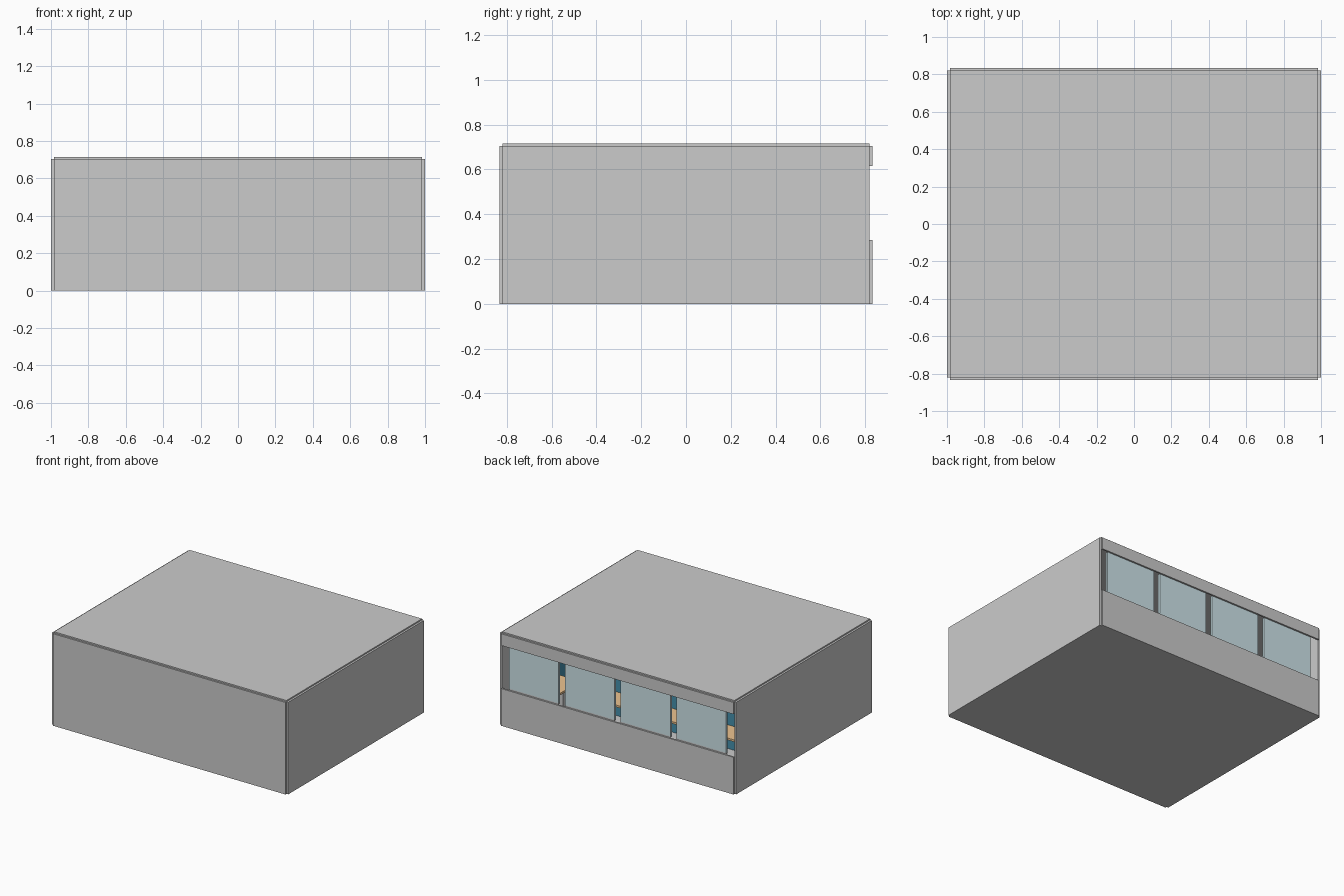
import bpy
from math import pi

if "Cube" in bpy.data.objects:
    bpy.data.objects.remove(bpy.data.objects["Cube"])


def material(name, rgb):
    m = bpy.data.materials.new(name)
    m.diffuse_color = (*rgb, 1)
    m.use_nodes = True
    m.node_tree.nodes["Principled BSDF"].inputs["Base Color"].default_value = m.diffuse_color
    return m


GLASS = material("pale_glass", (0.62, 0.78, 0.82))
BLUE = material("blue_fabric", (0.06, 0.28, 0.42))
WOOD = material("warm_wood", (0.85, 0.55, 0.28))


def box(name, x, y, z, mat=None):
    """Box from (min, max) ranges on each axis."""
    bpy.ops.mesh.primitive_cube_add(size=1, location=[(a + b) / 2 for a, b in (x, y, z)])
    ob = bpy.context.object
    ob.name = name
    ob.scale = [b - a for a, b in (x, y, z)]
    if mat:
        ob.data.materials.append(mat)
    return ob


def cyl(name, x, y, z, r, mat=None, sides=24, top=None):
    bpy.ops.mesh.primitive_cone_add(vertices=sides, radius1=r, radius2=r if top is None else top,
                                    depth=z[1] - z[0], location=(x, y, sum(z) / 2))
    ob = bpy.context.object
    ob.name = name
    if mat:
        ob.data.materials.append(mat)
    bpy.ops.object.shade_smooth_by_angle()
    return ob


W, D, H = 0.985, 0.82, 0.705      # inner half width, half depth, wall height
T = 0.013                         # wall thickness
SILL, HEAD = 0.285, 0.615         # window strip

# room shell, with notched outer corners
box("floor", (-W, W), (-D, D), (0, 0.008))
box("ceiling", (-W, W), (-D, D), (H, H + 0.01))
for s, n in ((-1, "left"), (1, "right")):
    a, b = sorted((s * W, s))
    box(n + "_wall", (a, b), (-D, D), (0, H))
box("front_wall", (-W, W), (-D - T, -D), (0, H))
box("back_wall_lower", (-W, W), (D, D + T), (0, SILL))
box("back_wall_upper", (-W, W), (D, D + T), (HEAD, H))

# four window panes with open gaps between them
for i in range(4):
    cx = -0.705 + i * 0.474
    box("window_pane", (cx - 0.21, cx + 0.21), (0.802, 0.82), (SILL + 0.01, HEAD))
    bpy.context.object.data.materials.append(GLASS)
    box("window_bottom_rail", (cx - 0.21, cx + 0.21), (0.802, 0.82), (SILL, SILL + 0.01))


def chair(x, y, s):
    cyl("chair_base", x, y, (0.008, 0.02), 0.05, sides=10, top=0.015)
    cyl("chair_post", x, y, (0.02, 0.11), 0.008, sides=8)
    box("chair_seat", (x - 0.05, x + 0.05), (y - 0.05, y + 0.05), (0.11, 0.125))
    a, b = sorted((y + s * 0.045, y + s * 0.058))
    box("chair_back", (x - 0.045, x + 0.045), (a, b), (0.14, 0.25))


def workstation(x, y, s):
    """Desk on side s of the screen at y, with its chair."""
    a, b = sorted((y + s * 0.01, y + s * 0.19))
    box("desk_top", (x - 0.22, x + 0.22), (a, b), (0.175, 0.19), WOOD)
    for dx in (-0.2, 0.2):
        box("desk_leg", (x + dx - 0.008, x + dx + 0.008), (a + 0.01, b - 0.01), (0.008, 0.175))
    chair(x, y + s * 0.26, s)


# two double rows of screened desks
for row in (0.24, -0.36):
    box("long_screen", (-0.79, 0.63), (row - 0.01, row + 0.01), (0.008, 0.31), BLUE)
    for k in range(4):
        x = -0.79 + k * 1.42 / 3
        box("side_screen", (x - 0.008, x + 0.008), (row - 0.2, row + 0.2), (0.008, 0.31), BLUE)
    for k in range(3):
        for s in (-1, 1):
            workstation(-0.553 + k * 1.42 / 3, row, s)

# side table, planter and storage cabinet near the walls
box("side_table_top", (0.72, 0.97), (0.25, 0.6), (0.175, 0.19), WOOD)
box("side_table_screen", (0.965, 0.98), (-0.3, 0.6), (0.008, 0.31), BLUE)
box("side_table_leg", (0.74, 0.95), (0.41, 0.43), (0.008, 0.175))
cyl("planter", -0.87, -0.66, (0.008, 0.13), 0.07, WOOD, top=0.09)
box("cabinet", (0.82, 0.97), (-0.8, -0.55), (0.008, 0.3))
